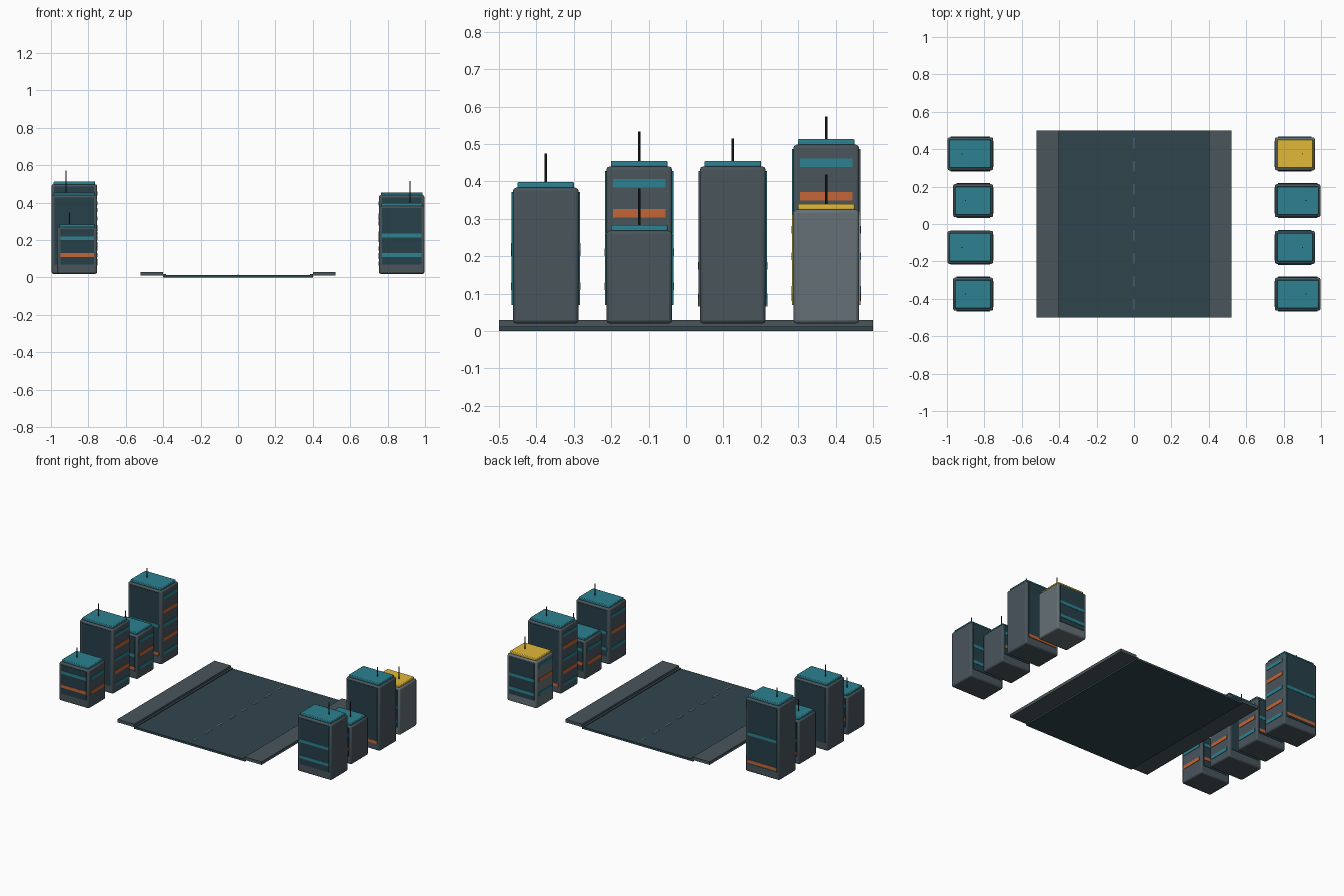
import bpy

if "Cube" in bpy.data.objects:
    bpy.data.objects.remove(bpy.data.objects["Cube"])


def material(name, r, g, b):
    m = bpy.data.materials.new(name)
    m.diffuse_color = (r, g, b, 1)
    m.use_nodes = True
    m.node_tree.nodes["Principled BSDF"].inputs["Base Color"].default_value = m.diffuse_color
    return m


CONCRETE = material("concrete", .065, .09, .105)
LIGHT = material("light_concrete", .13, .165, .18)
ASPHALT = material("asphalt", .03, .06, .075)
GLASS = material("dark_glass", .02, .05, .065)
TEAL = material("teal", .025, .22, .28)
ORANGE = material("orange", .55, .13, .035)
YELLOW = material("yellow", .75, .48, .04)
METAL = material("dark_metal", .015, .018, .02)
PAINT = material("road_paint", .12, .17, .19)


def box(name, x, y, z, mat, bevel=0):
    """Box from (min, max) pairs on each axis."""
    spans = [sorted(s) for s in (x, y, z)]
    bpy.ops.mesh.primitive_cube_add(size=1, location=[sum(s) / 2 for s in spans])
    ob = bpy.context.object
    ob.name = name
    ob.scale = [s[1] - s[0] for s in spans]
    bpy.ops.object.transform_apply(location=False, rotation=False, scale=True)
    ob.data.materials.append(mat)
    if bevel:
        mod = ob.modifiers.new("bevel", "BEVEL")
        mod.width = bevel
        mod.segments = 2
        bpy.ops.object.shade_smooth_by_angle()
    return ob


def building(side, y, width, top, mast, first, step, floors, front, accent=TEAL, wall=CONCRETE):
    """Tower whose street face sits at |x| = 0.75; front = {floor: material}."""
    inner, outer = side * .753, side * (.75 + width - .003)
    mid = side * (.75 + width / 2)
    box("tower_body", (inner, outer), (y - .088, y + .088), (.02, top), wall, .009)
    # roof slab and mast
    box("roof_slab", (mid - width / 2 + .014, mid + width / 2 - .014),
        (y - .076, y + .076), (top - .002, top + .015), accent, .004)
    bpy.ops.mesh.primitive_cylinder_add(
        vertices=8, radius=.003, depth=mast,
        location=(mid + side * (.045 if width > .23 else .04), y, top + .013 + mast / 2))
    bpy.context.object.name = "roof_mast"
    bpy.context.object.data.materials.append(METAL)
    # glazed panels and lit bands on the two end faces
    x = (mid - width / 2 + .02, mid + width / 2 - .02)
    for d in (-1, 1):
        face = y + d * .088
        box("panel_frame", x, (face - d * .004, face + d * .002), (.07, top - .012), accent)
        box("glass_panel", x, (face, face + d * .003), (.07, top - .012), GLASS)
        for i, mat in front.items():
            z = first + i * step
            box("end_band", x, (face, face + d * .005), (z - .01, z + .01), mat)
    # bands on the street face
    for i in range(floors):
        z = first + i * step
        mat = ORANGE if (floors - 1 - i) % 2 else TEAL
        box("street_band", (inner + side * .004, side * .75), (y - .07, y + .07), (z - .011, z + .011), mat)


# road and pavements
box("road", (-.4, .4), (-.5, .5), (0, .014), ASPHALT)
for s in (-1, 1):
    box("pavement", (s * .4, s * .52), (-.5, .5), (.01, .03), CONCRETE)
    box("kerb_line", (s * .385, s * .4), (-.5, .5), (.012, .018), ASPHALT)
for i in range(8):
    y = -.43 + i * .123
    box("lane_dash", (-.004, .004), (y - .028, y + .028), (.012, .0155), PAINT)

# left row, front to back
building(-1, -.375, .22, .27, .065, .12, .09, 2, {0: ORANGE, 1: TEAL})
building(-1, -.125, .25, .44, .08, .075, .08, 5, {})
building(-1, .125, .22, .305, .08, .09, .085, 3, {0: ORANGE, 1: TEAL})
building(-1, .375, .25, .498, .062, .09, .09, 5, {0: ORANGE, 2: TEAL})
# right row, front to back
building(1, -.375, .25, .383, .078, .12, .105, 3, {0: TEAL, 1: TEAL})
building(1, -.125, .22, .268, .1, .12, .09, 2, {0: ORANGE, 1: TEAL})
building(1, .125, .25, .44, .062, .075, .08, 5, {0: ORANGE})
building(1, .375, .22, .325, .08, .11, .09, 3, {0: TEAL, 1: TEAL}, YELLOW, LIGHT)
